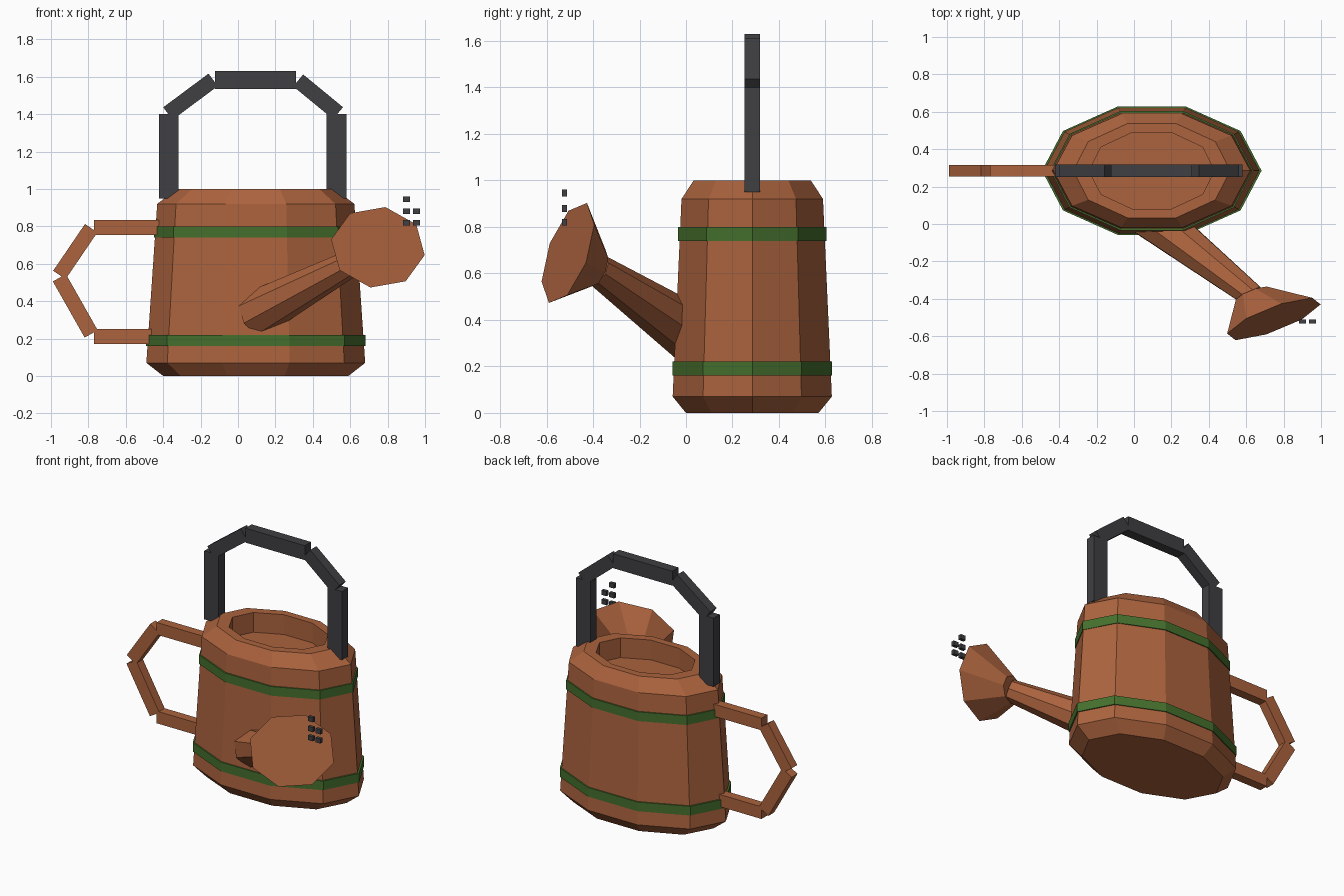
import bpy, bmesh
from math import sin, cos, pi
from mathutils import Vector, Matrix

if "Cube" in bpy.data.objects:
    bpy.data.objects.remove(bpy.data.objects["Cube"], do_unlink=True)


def material(name, rgb):
    m = bpy.data.materials.new(name)
    m.use_nodes = True
    m.diffuse_color = (*rgb, 1)
    m.node_tree.nodes["Principled BSDF"].inputs["Base Color"].default_value = (*rgb, 1)
    return m


COPPER = material("copper_brown", (0.41, 0.125, 0.048))
GREEN = material("band_green", (0.06, 0.16, 0.026))
IRON = material("dark_iron", (0.05, 0.05, 0.056))

AXIS = Vector((0.095, 0.285, 0))
X, Y, Z = Vector((1, 0, 0)), Vector((0, 1, 0)), Vector((0, 0, 1))


def finish(bm, name, mat):
    bmesh.ops.recalc_face_normals(bm, faces=bm.faces)
    mesh = bpy.data.meshes.new(name)
    bm.to_mesh(mesh)
    bm.free()
    mesh.materials.append(mat)
    ob = bpy.data.objects.new(name, mesh)
    bpy.context.collection.objects.link(ob)
    return ob


def loft(name, rings, sides, mat):
    """Skin a closed solid over rings given as (centre, u axis, v axis)."""
    bm = bmesh.new()
    loops = [[bm.verts.new(c + u * cos(2 * pi * i / sides) + v * sin(2 * pi * i / sides))
              for i in range(sides)] for c, u, v in rings]
    for a, b in zip(loops, loops[1:]):
        for i in range(sides):
            j = (i + 1) % sides
            bm.faces.new((a[i], a[j], b[j], b[i]))
    bm.faces.new(loops[0])
    bm.faces.new(loops[-1])
    return finish(bm, name, mat)


def oval(z, rx, ry):
    return AXIS + Z * z, X * rx, Y * ry


def bar(name, start, end, thick, depth, mat):
    """Square-cut bar between two (x, z) points in the handle plane."""
    a, b = (Vector((p[0], AXIS.y, p[1])) for p in (start, end))
    d = (b - a).normalized()
    side = d.cross(Y)
    rot = Matrix((d, Y, side)).transposed().to_4x4()
    bm = bmesh.new()
    bmesh.ops.create_cube(bm, size=1, matrix=Matrix.Translation((a + b) / 2) @ rot
                          @ Matrix.Diagonal(((b - a).length, depth, thick, 1)))
    return finish(bm, name, mat)


# Body with chamfered foot, sloped shoulder and recessed mouth
loft("body", [oval(0, 0.495, 0.3), oval(0.07, 0.585, 0.36), oval(0.92, 0.527, 0.32),
              oval(1.0, 0.42, 0.265), oval(1.0, 0.335, 0.215), oval(0.87, 0.335, 0.215)],
     10, COPPER)

# Green hoops
loft("lower_band", [oval(0.16, 0.587, 0.361), oval(0.22, 0.587, 0.361)], 10, GREEN)
loft("upper_band", [oval(0.74, 0.543, 0.335), oval(0.80, 0.543, 0.335)], 10, GREEN)

# Side handle
for name, a, b in (("top", (-0.42, 0.795), (-0.77, 0.795)),
                   ("upper", (-0.785, 0.79), (-0.955, 0.54)),
                   ("lower", (-0.955, 0.525), (-0.785, 0.225)),
                   ("bottom", (-0.77, 0.212), (-0.46, 0.212))):
    bar("side_handle_" + name, a, b, 0.08, 0.06, COPPER)

# Overhead carrying handle
for name, a, b in (("right_post", (-0.37, 0.95), (-0.37, 1.4)),
                   ("right_slope", (-0.375, 1.403), (-0.133, 1.583)),
                   ("top", (-0.123, 1.582), (0.31, 1.582)),
                   ("left_slope", (0.322, 1.58), (0.535, 1.405)),
                   ("left_post", (0.527, 1.4), (0.527, 0.95))):
    thick = 0.083 if "slope" in name else 0.105 if "post" in name else 0.095
    bar("carry_handle_" + name, a, b, thick, 0.065, IRON)

# Spout, running from inside the body out to the rose
base, tip = Vector((0.09, 0.04, 0.328)), Vector((0.64, -0.39, 0.622))
run = (tip - base).normalized()
across = run.cross(Z).normalized()
up = across.cross(run)
turn = pi / 8
u, v = across * cos(turn) + up * sin(turn), up * cos(turn) - across * sin(turn)
loft("spout", [(base, u * 0.128, v * 0.128), (tip, u * 0.068, v * 0.068)], 8, COPPER)

# Flared rose on the end of the spout
u, v = Vector((0.25, 0.078, -0.042)), Vector((0.04, 0.082, 0.215))
loft("rose", [(Vector((0.635, -0.375, 0.622)), u * 0.36, v * 0.36),
              (Vector((0.748, -0.508, 0.688)), u, v)], 8, COPPER)

# Small droplets in front of the rose
for i, (x, z) in enumerate(((0.9, 0.945), (0.9, 0.88), (0.955, 0.88),
                            (0.9, 0.82), (0.955, 0.82))):
    bm = bmesh.new()
    bmesh.ops.create_cube(bm, size=1, matrix=Matrix.Translation((x, -0.522, z))
                          @ Matrix.Diagonal((0.037, 0.022, 0.03, 1)))
    finish(bm, f"droplet_{i + 1}", IRON)
